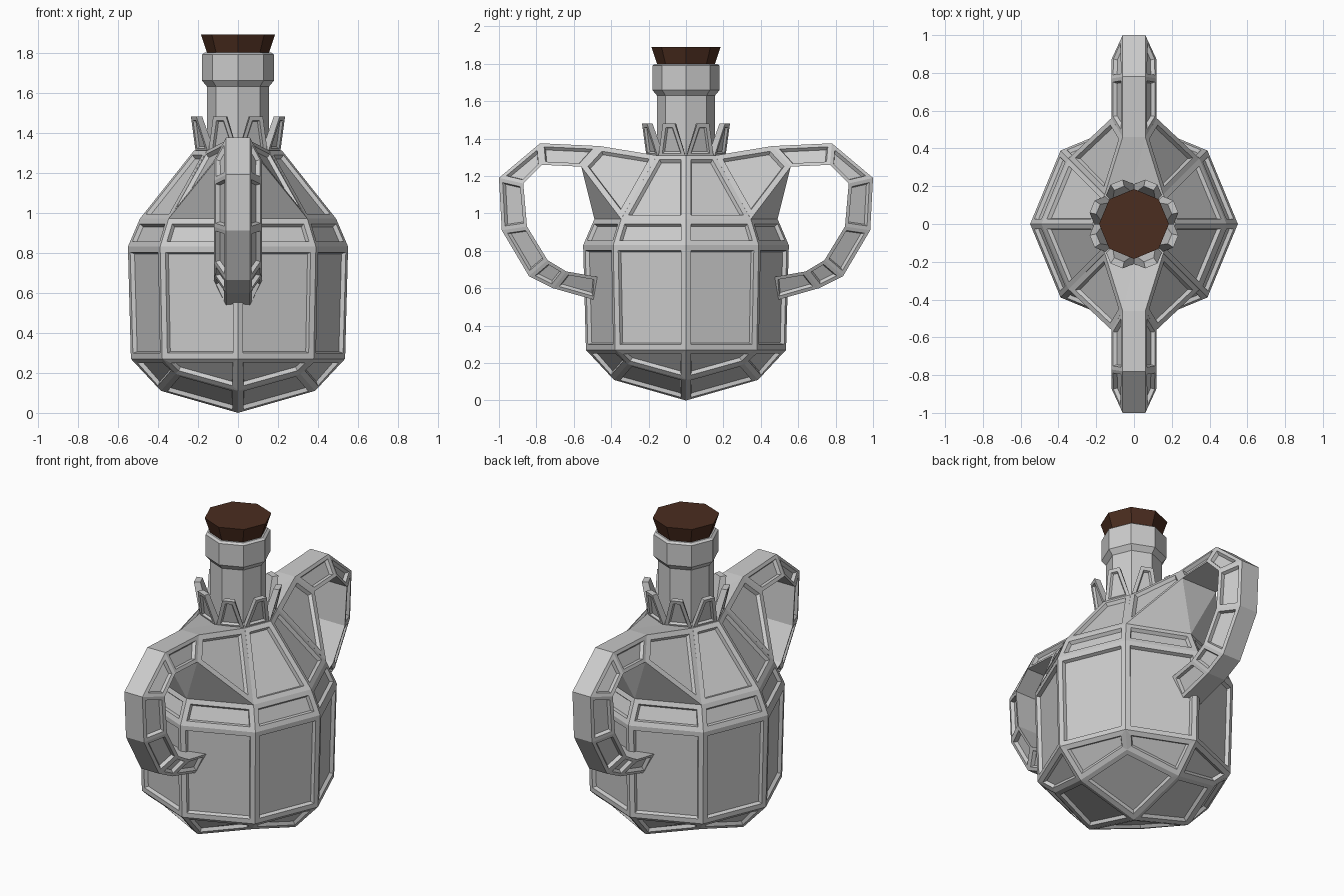
import bpy, bmesh
from math import cos, sin, pi

if "Cube" in bpy.data.objects:
    bpy.data.objects.remove(bpy.data.objects["Cube"])


def finish(name, verts, faces, panels=(), inset=0.035, depth=-0.02):
    """Build a flat-shaded mesh; faces whose index is in panels get recessed panels."""
    bm = bmesh.new()
    vs = [bm.verts.new(v) for v in verts]
    fs = [bm.faces.new([vs[i] for i in f]) for f in faces]
    bmesh.ops.recalc_face_normals(bm, faces=bm.faces[:])
    targets = [fs[i] for i in panels]
    if targets:
        for step, drop in ((inset, 0), (0.008, depth)):
            bm.normal_update()
            bmesh.ops.inset_individual(bm, faces=targets, thickness=step,
                                       depth=drop, use_even_offset=True)
    mesh = bpy.data.meshes.new(name)
    bm.to_mesh(mesh)
    bm.free()
    ob = bpy.data.objects.new(name, mesh)
    bpy.context.collection.objects.link(ob)
    return ob


def ring(r, z, n=8):
    return [(r * cos(2 * pi * k / n), r * sin(2 * pi * k / n), z) for k in range(n)]


def bridge(count, n):
    """Side quads between consecutive rings of n points."""
    return [(a * n + k, a * n + (k + 1) % n, (a + 1) * n + (k + 1) % n, (a + 1) * n + k)
            for a in range(count - 1) for k in range(n)]


def lathe(name, profile):
    verts = [v for r, z in profile for v in ring(r, z)]
    top = len(verts) - 8
    faces = bridge(len(profile), 8) + [tuple(range(8)), tuple(range(top, top + 8))]
    return finish(name, verts, faces)


# Body: octagonal with a four-quad rounded base
low = [(0.385, 0.11), (0.44, 0.195)]
verts = [(low[k % 2][0] * cos(k * pi / 4), low[k % 2][0] * sin(k * pi / 4), low[k % 2][1])
         for k in range(8)]
for r, z in [(0.535, 0.27), (0.55, 0.83), (0.49, 0.97), (0.22, 1.31)]:
    verts += ring(r, z)
verts.append((0, 0, 0))
sides = bridge(5, 8)
base = [(40, k, k + 1, (k + 2) % 8) for k in (0, 2, 4, 6)]
finish("body", verts, sides + base + [tuple(range(32, 40))],
       panels=range(len(sides) + 4), inset=0.028)

# Neck with thicker lip
lathe("neck", [(0.155, 1.28), (0.155, 1.63), (0.18, 1.66), (0.18, 1.79), (0.165, 1.8)])

# Cork stopper
cork = lathe("cork", [(0.15, 1.78), (0.155, 1.8), (0.185, 1.89)])
brown = bpy.data.materials.new("cork_brown")
brown.diffuse_color = (0.07, 0.026, 0.014, 1)
brown.use_nodes = True
brown.node_tree.nodes["Principled BSDF"].inputs["Base Color"].default_value = brown.diffuse_color
cork.data.materials.append(brown)

# Crown of eight petals around the neck
for i in range(8):
    a = (i + 0.5) * pi / 4
    local = []
    for inner, outer, w_in, w_out, z in ((0.15, 0.195, 0.062, 0.08, 1.30),
                                         (0.205, 0.24, 0.028, 0.035, 1.48)):
        local += [(outer, -w_out, z), (outer, w_out, z), (inner, w_in, z), (inner, -w_in, z)]
    verts = [(x * cos(a) - y * sin(a), x * sin(a) + y * cos(a), z) for x, y, z in local]
    finish(f"petal_{i + 1}", verts, bridge(2, 4) + [(0, 1, 2, 3), (4, 5, 6, 7)],
           panels=[0], inset=0.02, depth=-0.012)

# Handles: trapezoid section, given as outer and inner (y, z) points
path = [((0.46, 1.36), (0.56, 1.25)),
        ((0.78, 1.375), (0.77, 1.26)),
        ((1.0, 1.19), (0.87, 1.16)),
        ((0.985, 0.91), (0.85, 0.93)),
        ((0.84, 0.665), (0.74, 0.75)),
        ((0.71, 0.6), (0.64, 0.69)),
        ((0.48, 0.535), (0.47, 0.66))]
for side, label in ((-1, "front"), (1, "back")):
    verts = []
    for (oy, oz), (iy, iz) in path:
        verts += [(-0.06, side * oy, oz), (0.06, side * oy, oz),
                  (0.12, side * iy, iz), (-0.12, side * iy, iz)]
    faces = bridge(len(path), 4)
    panels = [i for i in range(len(faces)) if i % 4 in (1, 3)]
    end = len(verts) - 4
    faces += [(0, 1, 2, 3), tuple(range(end, end + 4))]
    finish(label + "_handle", verts, faces, panels, inset=0.02)

    # Flared root joining the handle to the shoulder
    half = [(0.155, 0.155, 1.31), (0.06, 0.46, 1.36), (0.12, 0.56, 1.25), (0.347, 0.347, 0.97)]
    verts = [(x, side * y, z) for x, y, z in half]
    verts += [(-x, y, z) for x, y, z in verts]
    verts += [(0, side * 0.22, 1.315), (0, side * 0.49, 0.97)]
    faces = [(0, 1, 2, 3), (4, 5, 6, 7), (8, 1, 5), (0, 1, 8), (4, 5, 8),
             (2, 6, 9), (2, 3, 9), (6, 7, 9), (1, 2, 6, 5), (0, 3, 9, 8), (4, 7, 9, 8)]
    finish(label + "_handle_root", verts, faces, [0, 1], inset=0.03)
